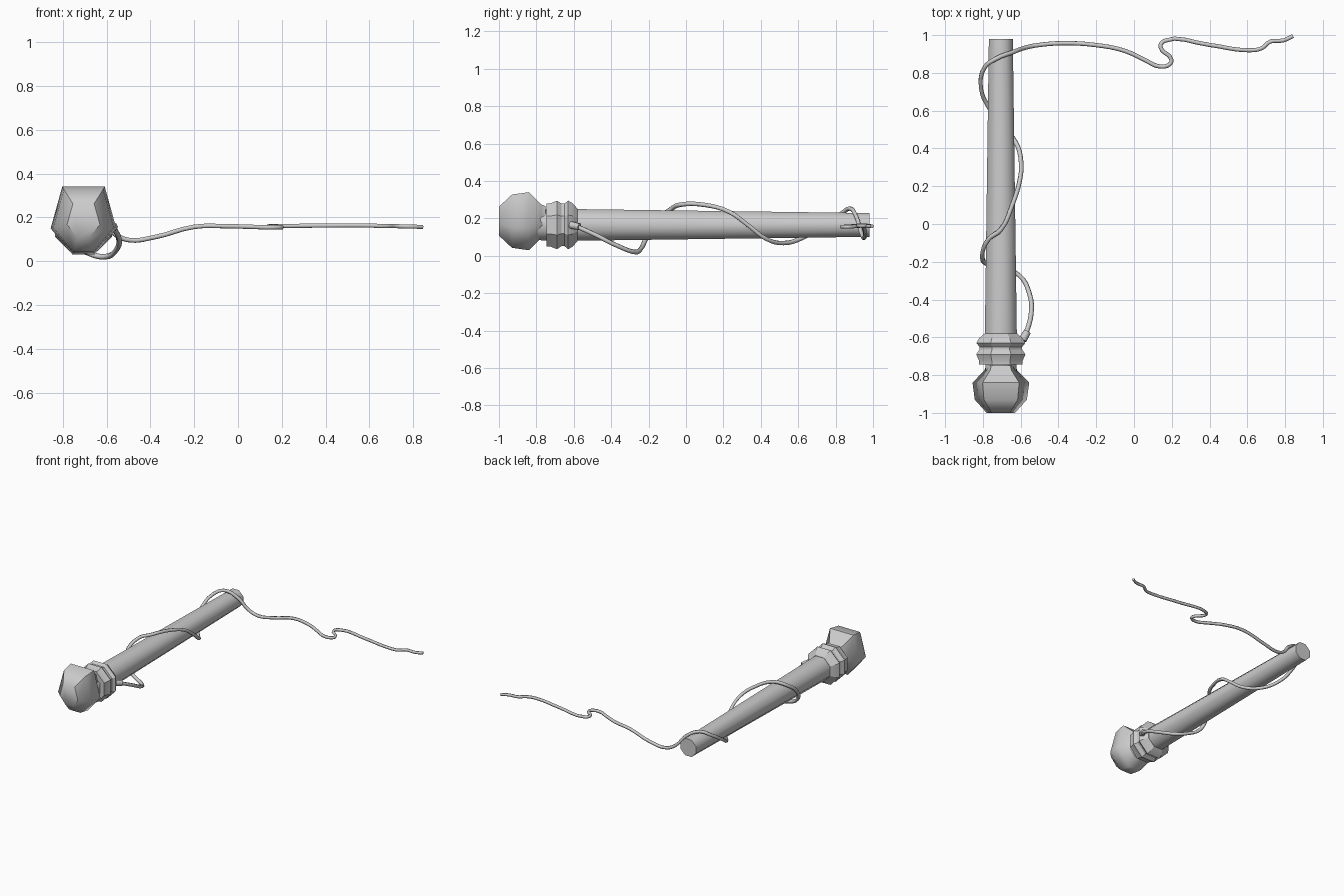
import bpy, bmesh
from math import sin, cos, pi, radians

AX, AZ = -0.705, 0.165   # axis of the handle, running along y


def loft(name, section, profile, cz, angle=50):
    """Sweep a section (x, z) along y; profile is a list of (y, scale)."""
    bm = bmesh.new()
    rings = [[bm.verts.new((AX + s * x, y, cz + s * z)) for x, z in section]
             for y, s in profile]
    n = len(section)
    for a, b in zip(rings, rings[1:]):
        for i in range(n):
            bm.faces.new((a[i], a[(i + 1) % n], b[(i + 1) % n], b[i]))
    bm.faces.new(rings[0])
    bm.faces.new(rings[-1])
    bmesh.ops.recalc_face_normals(bm, faces=bm.faces)
    me = bpy.data.meshes.new(name)
    bm.to_mesh(me)
    bm.free()
    ob = bpy.data.objects.new(name, me)
    bpy.context.collection.objects.link(ob)
    bpy.ops.object.select_all(action='DESELECT')
    ob.select_set(True)
    bpy.context.view_layer.objects.active = ob
    bpy.ops.object.shade_smooth_by_angle(angle=radians(angle))
    return ob


octagon = [(1.04 * cos(pi / 8 + i * pi / 4), 1.04 * sin(pi / 8 + i * pi / 4))
           for i in range(8)]

# Tapered handle
loft("handle", octagon, [(-0.79, 0.085), (-0.58, 0.088), (0.98, 0.066)], AZ)

# Double ridged collar
loft("collar", octagon,
     [(-0.745, 0.12), (-0.725, 0.12), (-0.69, 0.135), (-0.665, 0.118),
      (-0.65, 0.118), (-0.63, 0.135), (-0.605, 0.12), (-0.58, 0.09)], AZ, 25)

# Faceted pommel
pommel = [(0.097, 0.155), (-0.097, 0.155), (-0.15, -0.035),
          (-0.05, -0.155), (0.05, -0.155), (0.15, -0.035)]
loft("pommel", pommel,
     [(-1.0, 0.5), (-0.93, 0.92), (-0.84, 1.0), (-0.775, 0.58), (-0.75, 0.52)], 0.185)


def cord(name, points, radius, bevel_res=1):
    cu = bpy.data.curves.new(name, 'CURVE')
    cu.dimensions = '3D'
    cu.bevel_depth = radius
    cu.bevel_resolution = bevel_res
    cu.use_fill_caps = True
    cu.resolution_u = 4
    sp = cu.splines.new('BEZIER')
    sp.bezier_points.add(len(points) - 1)
    for i, (bp, p) in enumerate(zip(sp.bezier_points, points)):
        bp.co = p
        bp.handle_left_type = bp.handle_right_type = 'AUTO'
        bp.radius = 1.0 - 0.2 * i / len(points)
    ob = bpy.data.objects.new(name, cu)
    bpy.context.collection.objects.link(ob)
    return ob


# Lash wound around the handle
wrap = [(-0.575, -0.59, 0.16), (-0.545, -0.48, 0.11), (-0.553, -0.37, 0.055),
        (-0.61, -0.27, 0.02), (-0.69, -0.24, 0.04), (-0.775, -0.215, 0.09),
        (-0.803, -0.175, 0.17), (-0.77, -0.08, 0.25), (-0.705, -0.03, 0.273),
        (-0.645, 0.10, 0.272), (-0.605, 0.23, 0.235), (-0.598, 0.33, 0.165),
        (-0.625, 0.43, 0.09), (-0.695, 0.52, 0.068), (-0.77, 0.62, 0.095),
        (-0.81, 0.72, 0.155), (-0.79, 0.83, 0.225), (-0.73, 0.875, 0.253),
        (-0.64, 0.91, 0.21), (-0.57, 0.935, 0.13), (-0.50, 0.948, 0.097)]
# Loose tail lying off to the side
tail = [(-0.38, 0.957, 0.11), (-0.20, 0.947, 0.157), (-0.05, 0.917, 0.16),
        (0.06, 0.867, 0.157), (0.13, 0.835, 0.155), (0.188, 0.845, 0.155),
        (0.198, 0.87, 0.155), (0.14, 0.938, 0.16), (0.162, 0.97, 0.16),
        (0.40, 0.948, 0.163), (0.60, 0.92, 0.163), (0.675, 0.93, 0.16),
        (0.72, 0.965, 0.16), (0.79, 0.972, 0.158), (0.842, 0.995, 0.157)]
cord("lash", wrap + tail, 0.013)

# Knot where the lash leaves the collar
cord("lash_knot", [(-0.59, -0.615, 0.165), (-0.565, -0.57, 0.155)], 0.022)
